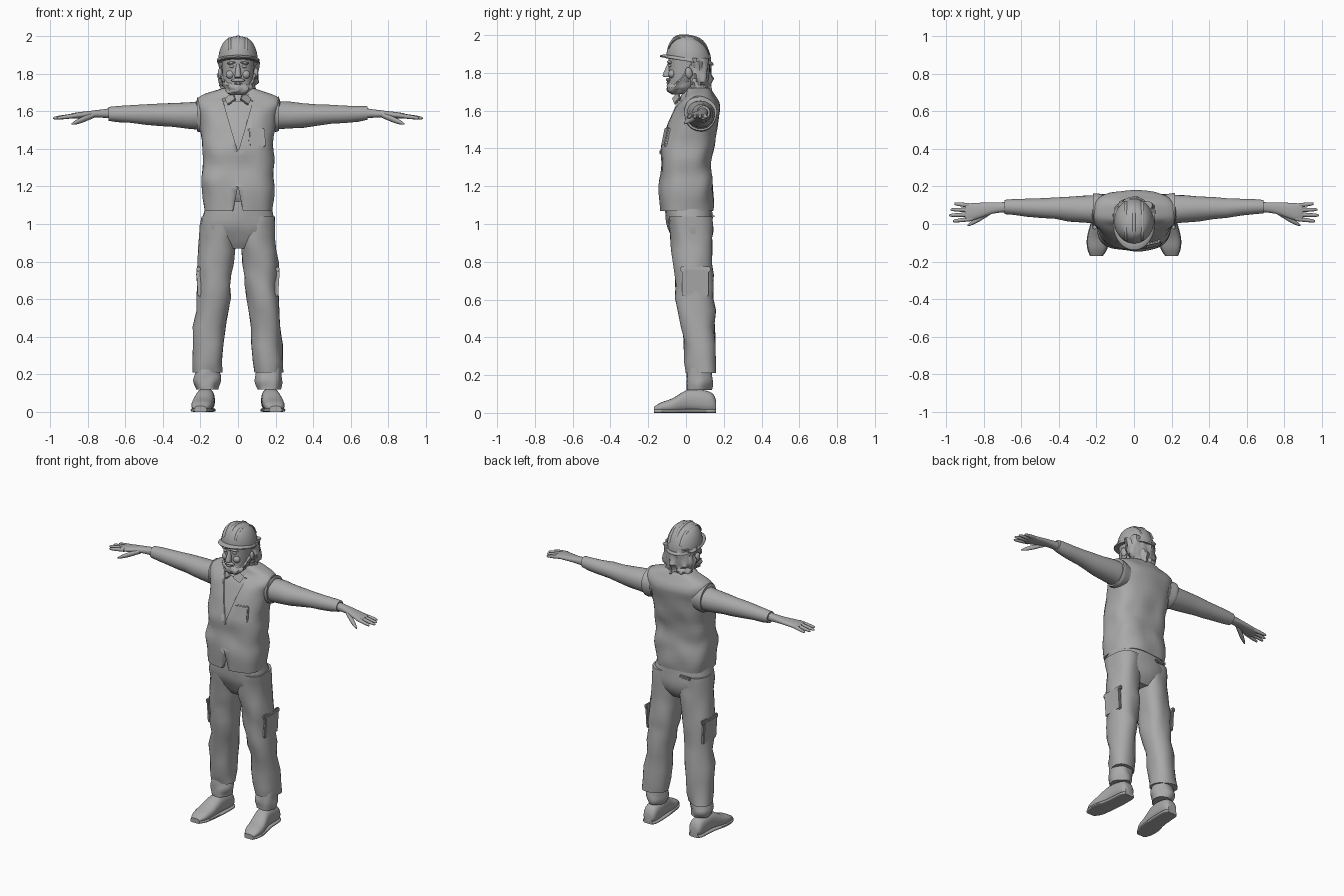
import bpy, bmesh, math
from mathutils import Vector, Matrix, noise

cube = bpy.data.objects.get("Cube")
if cube:
    bpy.data.objects.remove(cube)

grey = bpy.data.materials.new("plain_grey")
grey.use_nodes = True
grey.diffuse_color = (.4, .4, .4, 1)
grey.node_tree.nodes["Principled BSDF"].inputs["Base Color"].default_value = grey.diffuse_color


def finish(name, bm, side=1):
    """Turn a bmesh into a shaded object, mirrored to the right when side is negative."""
    if side < 0:
        bmesh.ops.scale(bm, vec=(-1, 1, 1), verts=bm.verts)
    bmesh.ops.recalc_face_normals(bm, faces=bm.faces)
    mesh = bpy.data.meshes.new(name)
    bm.to_mesh(mesh)
    bm.free()
    mesh.materials.append(grey)
    ob = bpy.data.objects.new(name, mesh)
    bpy.context.collection.objects.link(ob)
    bpy.ops.object.select_all(action='DESELECT')
    ob.select_set(True)
    bpy.context.view_layer.objects.active = ob
    bpy.ops.object.shade_smooth_by_angle(angle=math.radians(40))
    return ob


def spline(rows, steps=4):
    """Smooth a list of cross-sections with a Catmull-Rom curve."""
    rows = [Vector(row) for row in rows]
    padded = [rows[0]] + rows + [rows[-1]]
    result = []
    for before, start, end, after in zip(padded, padded[1:], padded[2:], padded[3:]):
        for k in range(steps):
            t = k / steps
            bend = (after - end + start - before) + 2 * (start - end)
            lean = (end - before) / 2
            leave = (after - start) / 2
            cubic = 2 * (start - end) + lean + leave
            square = 3 * (end - start) - 2 * lean - leave
            result.append(start + t * (lean + t * (square + t * cubic)))
    return result + [rows[-1]]


def signed_power(value, exponent):
    return math.copysign(abs(value) ** exponent, value)


def loft(name, axis, rows, power=2, sides=28, wrinkle=0, freq=10, shear=0, side=1):
    """Skin rings of (position, centre a, centre b, radius a, radius b) along an axis."""
    bm = bmesh.new()
    rings = []
    for pos, centre_a, centre_b, radius_a, radius_b in spline(rows):
        ring = []
        for i in range(sides):
            turn = math.tau * i / sides
            c, s = math.cos(turn), math.sin(turn)
            a = centre_a + radius_a * signed_power(c, 2 / power)
            b = centre_b + radius_b * signed_power(s, 2 / power)
            point = Vector({'x': (pos, a, b), 'y': (a, pos, b), 'z': (a, b, pos)}[axis])
            outward = Vector({'x': (0, c, s), 'y': (c, 0, s), 'z': (c, s, 0)}[axis])
            point += outward * wrinkle * noise.noise(point * freq + Vector((side, side, 0)))
            point.z -= shear * point.y
            ring.append(bm.verts.new(point))
        rings.append(ring)
    for lower, upper in zip(rings, rings[1:]):
        for i in range(sides):
            bm.faces.new((lower[i - 1], lower[i], upper[i], upper[i - 1]))
    bm.faces.new(rings[0])
    bm.faces.new(rings[-1])
    return finish(name, bm, side)


def upright(name, rows, **options):
    """Loft of (height, centre y, radius x, radius y) on the middle plane."""
    return loft(name, 'z', [(z, 0, y, rx, ry) for z, y, rx, ry in rows], **options)


def place(name, bm, centre, size, tilt, side):
    """Scale, tilt and move a unit primitive."""
    matrix = Matrix.LocRotScale(Vector(centre), None, None)
    for axis, angle in zip("ZYX", reversed(tilt)):
        matrix = matrix @ Matrix.Rotation(angle, 4, axis)
    bmesh.ops.transform(bm, matrix=matrix, verts=bm.verts)
    return finish(name, bm, side)


def pad(name, centre, size, tilt=(0, 0, 0), side=1):
    """Soft-edged box."""
    bm = bmesh.new()
    bmesh.ops.create_cube(bm, size=1)
    bmesh.ops.scale(bm, vec=size, verts=bm.verts)
    bmesh.ops.bevel(bm, geom=bm.edges[:], offset=min(size) * .3, segments=2, affect='EDGES')
    return place(name, bm, centre, size, tilt, side)


def ball(name, centre, size, tilt=(0, 0, 0), side=1):
    """Ellipsoid."""
    bm = bmesh.new()
    bmesh.ops.create_uvsphere(bm, u_segments=16, v_segments=10, radius=.5)
    bmesh.ops.scale(bm, vec=size, verts=bm.verts)
    return place(name, bm, centre, size, tilt, side)


def cut(target, half_outline):
    """Cut a symmetric prism out of the front of the target."""
    bm = bmesh.new()
    outline = half_outline + [(-x, z) for x, z in reversed(half_outline) if x]
    face = bm.faces.new([bm.verts.new((x, -.4, z)) for x, z in outline])
    extruded = bmesh.ops.extrude_face_region(bm, geom=[face])["geom"]
    moved = [item for item in extruded if isinstance(item, bmesh.types.BMVert)]
    bmesh.ops.translate(bm, vec=(0, .38, 0), verts=moved)
    cutter = finish("opening_cutter", bm)
    cutter.hide_render = True
    modifier = target.modifiers.new("opening", 'BOOLEAN')
    modifier.operation, modifier.object, modifier.solver = 'DIFFERENCE', cutter, 'EXACT'
    bpy.context.view_layer.objects.active = target
    bpy.ops.object.modifier_apply(modifier=modifier.name)
    bpy.data.objects.remove(cutter)


# Vest with a neck opening and a hem notch, over a shirt
torso = [(1.07, 0, .18, .14), (1.2, 0, .193, .144), (1.3, 0, .19, .132), (1.42, .01, .19, .14),
         (1.58, .05, .21, .125), (1.64, .063, .222, .108), (1.68, .07, .2, .08), (1.72, .065, .09, .06)]
vest = upright("vest", torso, power=2.7, sides=48, wrinkle=.012)
cut(vest, [(0, 1.38), (.09, 1.69), (.06, 1.8)])
cut(vest, [(0, 1.2), (.03, 1.05)])
upright("shirt", [(z, y, rx * .9, ry - .012) for z, y, rx, ry in torso[2:]], power=2.6, sides=40)
upright("shirt_collar", [(1.66, .04, .085, .08), (1.73, .06, .07, .06)], shear=-.25)
pad("zip_pull", (0, -.13, 1.38), (.02, .02, .03))
pad("chest_pocket", (.1, -.105, 1.46), (.09, .02, .1), (-.2, 0, .2))

# Trousers
upright("hips", [(1.12, .01, .17, .12), (1, .02, .197, .124), (.92, .03, .19, .1), (.87, .03, .13, .07)],
        power=2.4, wrinkle=.01)
pad("back_pocket_flap", (-.09, .14, 1.04), (.08, .02, .02))

for side, label in ((1, "left_"), (-1, "right_")):
    # Legs narrow and spread towards the cuffs
    loft(label + "trouser_leg", 'z',
         [(1.04 - .83 * t, .098 + .07 * t, .02 + .06 * t, .098 - .02 * t, .115 - .04 * t) for t in (0, .3, .6, 1)],
         power=2.2, wrinkle=.02, side=side)
    loft(label + "trouser_cuff", 'z', [(.24, .165, .07, .066, .06), (.17, .165, .07, .07, .07),
                                       (.12, .165, .065, .06, .065)], wrinkle=.015, freq=16, side=side)
    pad(label + "cargo_pocket", (.208, .05, .69), (.02, .14, .15), (0, .06, 0), side)
    pad(label + "pocket_flap", (.21, .05, .76), (.02, .16, .03), (0, -.1, 0), side)

    # Shoes, with soles that follow their outline
    shoe = [(.16, .17, .035, .03, .03), (.13, .17, .055, .046, .055), (.02, .175, .065, .05, .06),
            (-.07, .19, .04, .056, .038), (-.13, .195, .03, .05, .026), (-.17, .2, .02, .03, .012)]
    loft(label + "shoe", 'y', shoe, power=2.4, side=side)
    loft(label + "sole", 'y', [(y, x, .01, rx + .004, .01) for y, x, z, rx, rz in shoe], power=4, side=side)

    # Arms taper evenly from shoulder to wrist
    loft(label + "armhole", 'x', [(.16, .078, 1.575, .08, .085), (.2, .076, 1.58, .086, .092),
                                  (.218, .075, 1.585, .084, .09)], wrinkle=.01, side=side)
    loft(label + "sleeve", 'x',
         [(.15 + .54 * t, .075 + .015 * t, 1.576 + .012 * t, .08 - .044 * t, .08 - .043 * t) for t in (0, .5, 1)],
         wrinkle=.008, side=side)
    loft(label + "hand", 'x', [(.66, .09, 1.59, .026, .028), (.75, .085, 1.586, .03, .02),
                               (.86, .065, 1.577, .046, .016), (.9, .062, 1.573, .04, .01)], power=2.3, side=side)
    for k, finger in enumerate(("little", "ring", "middle", "index")):
        reach = .13 - .02 * abs(k - 1.7)
        loft(label + finger + "_finger", 'x',
             [(.86 + reach * t, .097 - .023 * k + (.011 - .008 * k) * t, 1.577 - .014 * t, r, r)
              for t, r in ((0, .012), (.5, .011), (.9, .008), (1, .003))], sides=12, side=side)
    loft(label + "thumb", 'x',
         [(.765 + .12 * t, .064 - .072 * t, 1.58 - .048 * t, r, r)
          for t, r in ((0, .015), (.5, .016), (.8, .012), (1, .004))], sides=12, side=side)

    # Collar points and paired face parts
    pad(label + "collar_point", (.04, -.05, 1.665), (.055, .012, .05), (-.5, .6, .3), side)
    ball(label + "eye", (.033, -.084, 1.838), (.03, .02, .016), side=side)
    ball(label + "eyebrow", (.036, -.088, 1.857), (.05, .024, .014), (0, .15, .3), side)
    ball(label + "cheek", (.042, -.074, 1.795), (.046, .04, .045), side=side)
    ball(label + "ear", (.094, .015, 1.8), (.026, .04, .06), (.2, 0, .3), side)

# Head, hair and beard
upright("neck", [(1.64, .05, .065, .065), (1.78, .03, .06, .065)])
upright("head", [(1.69, -.035, .042, .04), (1.72, -.02, .066, .07), (1.77, 0, .08, .09), (1.9, .012, .09, .106)],
        power=2.2)
upright("nose", [(1.778, -.095, .014, .016), (1.787, -.1, .018, .024), (1.85, -.084, .009, .014)], sides=14)
ball("lips", (0, -.094, 1.748), (.038, .02, .013))
ball("moustache", (0, -.092, 1.764), (.075, .03, .02))
upright("beard", [(1.685, -.055, .034, .026), (1.71, -.045, .064, .056), (1.74, -.025, .08, .07),
                  (1.8, .025, .09, .06)], sides=40, wrinkle=.02, freq=40)
upright("hair", [(1.675, .085, .06, .03), (1.71, .075, .088, .055), (1.77, .066, .102, .068),
                 (1.88, .055, .1, .076)], sides=48, wrinkle=.03, freq=35)

# Helmet: dome, peaked brim and crown ridges that share one arc
def arc(degrees):
    angle = math.radians(degrees)
    return signed_power(math.cos(angle), .7), 1.862 + .136 * math.sin(angle)


dome = [arc(degrees) for degrees in (0, 20, 40, 60, 80, 89)]
upright("helmet", [(z, .015, .106 * r, .12 * r) for r, z in dome], sides=40, shear=.14)
upright("helmet_brim", [(1.862, .004, .11, .14), (1.87, .004, .112, .142), (1.88, .012, .106, .126)],
        sides=40, shear=.16)
for x, name in ((0, "middle_ridge"), (.045, "left_ridge"), (-.045, "right_ridge")):
    ridge = [arc(degrees) for degrees in range(150, 29, -20)]
    loft("helmet_" + name, 'y', [(.015 + .118 * r, x, z - 6 * x * x, .009, .006) for r, z in ridge],
         sides=12, shear=.14)
